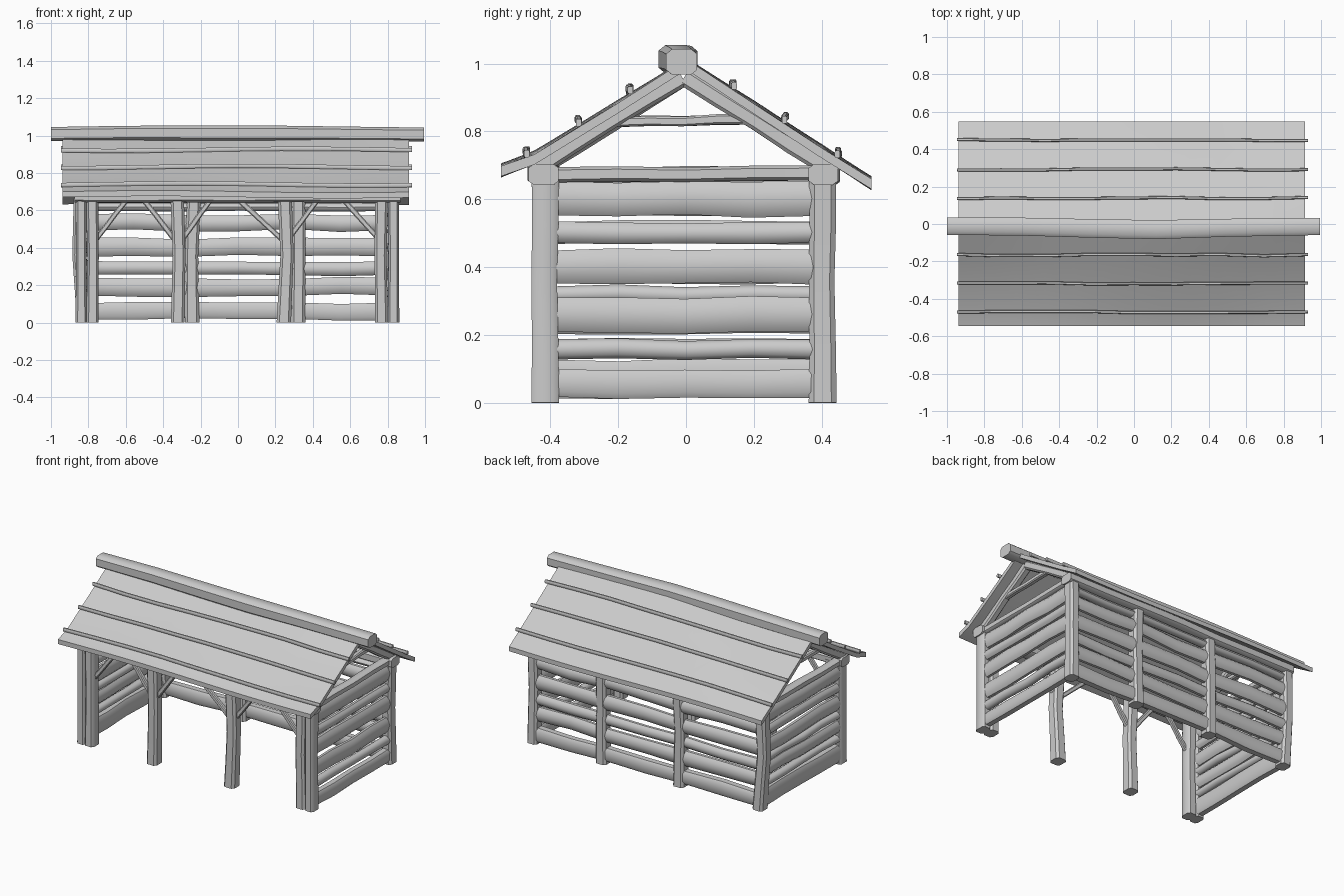
import bpy, bmesh, math, random
from mathutils import Vector

random.seed(4)
if "Cube" in bpy.data.objects:
    bpy.data.objects.remove(bpy.data.objects["Cube"])

wood = bpy.data.materials.new("weathered grey wood")
wood.use_nodes = True
GREY = (0.6, 0.6, 0.6, 1)
wood.diffuse_color = GREY
wood.node_tree.nodes["Principled BSDF"].inputs["Base Color"].default_value = GREY


def finish(name, bm, angle=40):
    bmesh.ops.recalc_face_normals(bm, faces=bm.faces)
    mesh = bpy.data.meshes.new(name)
    bm.to_mesh(mesh)
    bm.free()
    ob = bpy.data.objects.new(name, mesh)
    bpy.context.collection.objects.link(ob)
    mesh.materials.append(wood)
    bpy.ops.object.select_all(action="DESELECT")
    ob.select_set(True)
    bpy.context.view_layer.objects.active = ob
    bpy.ops.object.shade_smooth_by_angle(angle=math.radians(angle))
    return ob


def section(square):
    """Unit cross-section: a chamfered square or a round log."""
    if square:
        c = 0.62
        return [(1, -c), (1, c), (c, 1), (-c, 1), (-1, c), (-1, -c), (-c, -1), (c, -1)]
    return [(math.cos(math.tau * i / 10), math.sin(math.tau * i / 10)) for i in range(10)]


def sweep(name, path, width, height, square=True, scales=None, angle=40):
    """Timber along a path; height is measured on the upright side."""
    pts = [Vector(p) for p in path]
    along = (pts[-1] - pts[0]).normalized()
    ref = Vector((0, 1, 0)) if abs(along.z) > 0.95 else Vector((0, 0, 1))
    side = along.cross(ref).normalized()
    up = side.cross(along)
    bm = bmesh.new()
    rings = []
    for i, p in enumerate(pts):
        s = scales[i] if scales else 1
        rings.append([bm.verts.new(p + side * u * s * width / 2 + up * v * s * height / 2)
                      for u, v in section(square)])
    for a, b in zip(rings, rings[1:]):
        for i in range(len(a)):
            j = (i + 1) % len(a)
            bm.faces.new((a[i], a[j], b[j], b[i]))
    bm.faces.new(rings[0])
    bm.faces.new(rings[-1])
    return finish(name, bm, angle)


def timber(name, a, b, width, height, square=True, wobble=0.006, n=4):
    """Straight timber with a little hand-hewn bend and taper."""
    a, b = Vector(a), Vector(b)
    path, scales = [], []
    for i in range(n + 1):
        p = a.lerp(b, i / n)
        if 0 < i < n:
            p += Vector([random.uniform(-wobble, wobble) for _ in range(3)])
        path.append(p)
        scales.append(random.uniform(0.94, 1.06) if wobble else 1)
    return sweep(name, path, width, height, square, scales)


FRONT, BACK = -0.415, 0.403

# Posts: foot, middle and top x positions
posts = [
    ("front_outer_post_right", FRONT, (-0.838, -0.838, -0.838), 0.06),
    ("front_inner_post_right", FRONT, (-0.778, -0.775, -0.78), 0.065),
    ("front_middle_post_right", FRONT, (-0.322, -0.315, -0.325), 0.072),
    ("front_middle_post_left", FRONT, (0.245, 0.262, 0.25), 0.075),
    ("front_inner_post_left", FRONT, (0.768, 0.762, 0.768), 0.068),
    ("front_outer_post_left", FRONT, (0.832, 0.832, 0.832), 0.06),
    ("back_corner_post_right", BACK, (-0.825, -0.852, -0.842), 0.072),
    ("back_middle_post_right", BACK, (-0.245, -0.248, -0.235), 0.075),
    ("back_middle_post_left", BACK, (0.322, 0.325, 0.322), 0.075),
    ("back_corner_post_left", BACK, (0.826, 0.822, 0.826), 0.07),
]
for name, y, (foot, mid, top), w in posts:
    path = [(foot, y, 0), (foot * 0.6 + mid * 0.4, y, 0.15), (mid, y - 0.003, 0.36),
            (mid * 0.5 + top * 0.5, y, 0.52), (top, y, 0.67)]
    sweep(name, path, w, 0.08, True, [1.03, 0.98, 0.94, 0.98, 1.0])

# Wall plates along the front and back, tie beams across the ends
for name, y in (("front", -0.42), ("back", 0.405)):
    timber(name + "_wall_plate", (-0.875, y, 0.673), (0.87, y, 0.673), 0.088, 0.062, True, 0.004, 6)
for name, x in (("right", -0.835), ("left", 0.825)):
    timber(name + "_tie_beam", (x, -0.4, 0.672), (x, 0.39, 0.678), 0.06, 0.045, True, 0.003)

# Stacked logs of the back wall, as (centre height, thickness)
for i, (z, h) in enumerate([(0.06, 0.09), (0.192, 0.1), (0.292, 0.075),
                            (0.403, 0.1), (0.535, 0.088), (0.618, 0.045)]):
    timber(f"back_wall_log_{i + 1}", (-0.83, BACK, z), (0.83, BACK, z), 0.06, h, i == 0, 0.007, 6)

# Stacked logs of both end walls
end_walls = {
    "left": (0.825, [(0.058, 0.085), (0.157, 0.06), (0.26, 0.11),
                     (0.4, 0.105), (0.503, 0.065), (0.603, 0.105)]),
    "right": (-0.835, [(0.07, 0.11), (0.163, 0.05), (0.245, 0.09),
                       (0.318, 0.055), (0.4, 0.1), (0.5, 0.07), (0.6, 0.1)]),
}
for side, (x, logs) in end_walls.items():
    for i, (z, h) in enumerate(logs):
        timber(f"{side}_wall_log_{i + 1}", (x, -0.4, z), (x, 0.39, z), 0.055, h, i == 0, 0.005)

# Diagonal braces under the front wall plate
braces = [(-0.755, -0.6), (-0.345, -0.5), (-0.295, -0.15),
          (0.23, 0.01), (0.27, 0.42), (0.75, 0.57)]
for i, (x0, x1) in enumerate(braces):
    timber(f"front_brace_{i + 1}", (x0, FRONT, 0.45), (x1, FRONT, 0.65), 0.028, 0.028, True, 0.002, 3)

# End trusses: rafters and a collar tie
for side, x in (("right", -0.835), ("left", 0.825)):
    timber(side + "_front_rafter", (x, -0.435, 0.692), (x, -0.01, 0.958), 0.05, 0.05, True, 0.003)
    timber(side + "_back_rafter", (x, 0.42, 0.692), (x, -0.005, 0.96), 0.05, 0.05, True, 0.003)
    timber(side + "_collar_tie", (x, -0.215, 0.827), (x, 0.2, 0.835), 0.035, 0.03, True, 0.003)

# Roof slopes: profiles from ridge to eave, gently sagging along the length
slopes = {
    "front": [(-0.02, 0.997), (-0.2, 0.888), (-0.447, 0.738), (-0.545, 0.7)],
    "back": [(0, 1.012), (0.2, 0.886), (0.4, 0.757), (0.547, 0.662)],
}


def sag(x, phase):
    return 0.006 * math.sin(3.2 * x + phase)


for side, profile in slopes.items():
    bm = bmesh.new()
    layers = []
    for drop in (0, 0.03):
        layers.append([[bm.verts.new((-0.937 + 1.85 * i / 12, y,
                                      z - drop + sag(-0.937 + 1.85 * i / 12, j)))
                        for j, (y, z) in enumerate(profile)] for i in range(13)])
    for g in layers:
        for i in range(12):
            for j in range(3):
                bm.faces.new((g[i][j], g[i + 1][j], g[i + 1][j + 1], g[i][j + 1]))
    bmesh.ops.bridge_loops(bm, edges=[e for e in bm.edges if e.is_boundary])
    finish(side + "_roof", bm, 30)

# Roof battens
battens = {"front": [(-0.167, 0.924), (-0.317, 0.832), (-0.47, 0.739)],
           "back": [(0.138, 0.936), (0.292, 0.84), (0.45, 0.737)]}
for side, rows in battens.items():
    for j, (y, z) in enumerate(rows):
        path = []
        for i in range(9):
            x = -0.947 + 1.877 * i / 8
            path.append((x, y + random.uniform(-0.004, 0.004), z + sag(x, j + 0.5)))
        sweep(f"{side}_batten_{j + 1}", path, 0.016, 0.022)

# Ridge beam, bowed slightly towards the front
ridge = [(-1, -0.012, 1.008), (-0.6, -0.014, 1.013), (-0.2, -0.024, 1.013),
         (0.12, -0.03, 1.013), (0.5, -0.02, 1.01), (0.995, -0.013, 1.005)]
sweep("ridge_beam", ridge, 0.092, 0.075, True, [1, 1.04, 1.08, 1.1, 1.04, 1])
